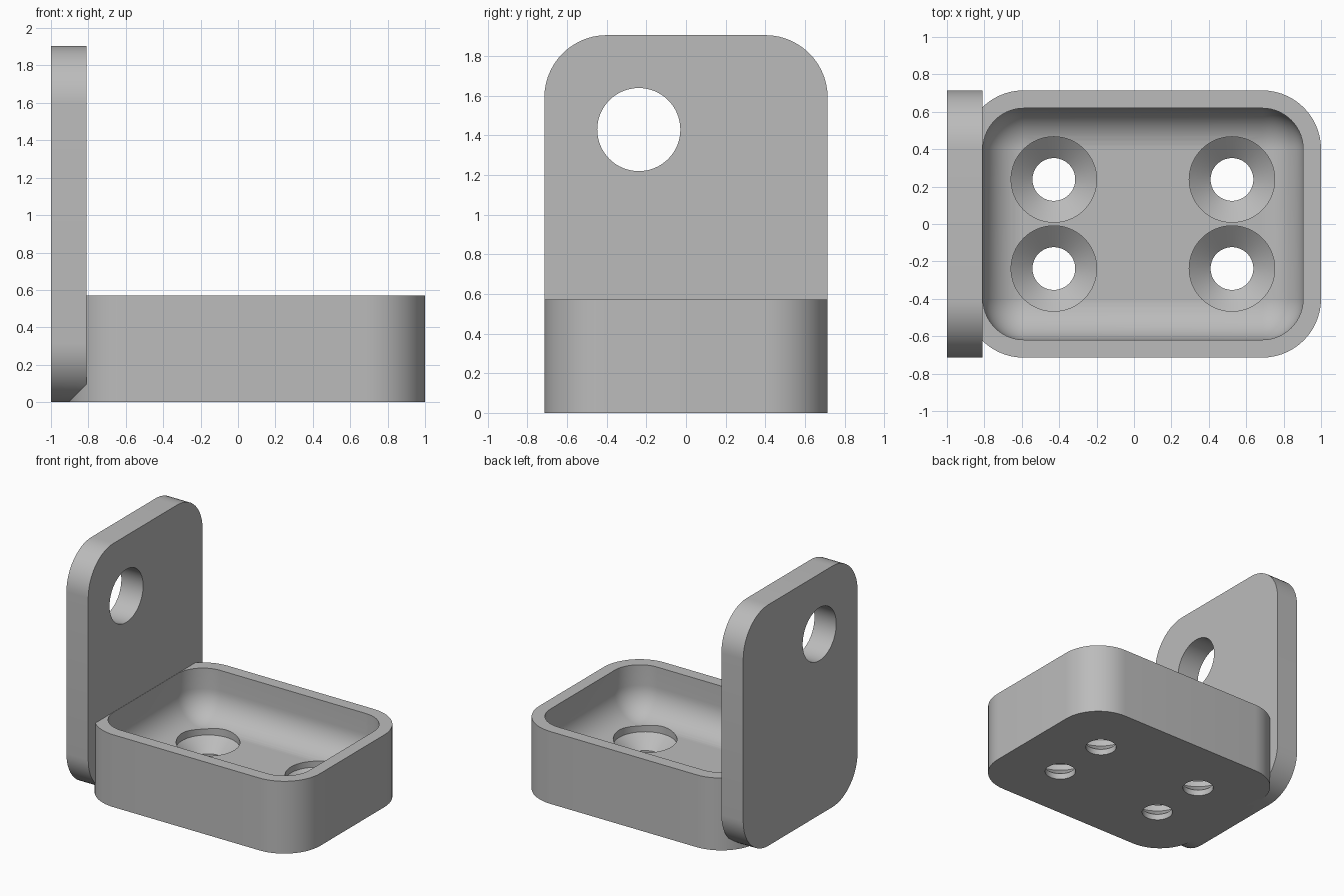
import bpy
import bmesh
from math import sin, cos, pi, radians
from mathutils import Matrix

old = bpy.data.objects.get("Cube")
if old:
    bpy.data.objects.remove(old, do_unlink=True)

U = 2 / 21            # design unit: the bracket is 21 units long
RADIUS = 3.3 * U      # outer corner radius
WALL = U              # tray wall thickness
STEPS = 14            # segments per rounded corner

grey = bpy.data.materials.new("light grey")
grey.use_nodes = True
grey.diffuse_color = (0.5, 0.5, 0.5, 1)
grey.node_tree.nodes["Principled BSDF"].inputs["Base Color"].default_value = (0.5, 0.5, 0.5, 1)


def rounded_rect(hx, hy, r):
    """Outline of a rectangle with rounded corners, counter-clockwise."""
    points = []
    for k, (sx, sy) in enumerate([(1, 1), (-1, 1), (-1, -1), (1, -1)]):
        for i in range(STEPS + 1):
            a = (k + i / STEPS) * pi / 2
            points.append((sx * (hx - r) + r * cos(a), sy * (hy - r) + r * sin(a)))
    return points


def circle(r, n=64):
    return [(r * cos(2 * pi * i / n), r * sin(2 * pi * i / n)) for i in range(n)]


def loft(name, sections, matrix):
    """Closed solid through (outline, height) sections."""
    bm = bmesh.new()
    rings = [[bm.verts.new((x, y, z)) for x, y in outline] for outline, z in sections]
    for low, high in zip(rings, rings[1:]):
        for i in range(len(low)):
            j = (i + 1) % len(low)
            bm.faces.new((low[i], low[j], high[j], high[i]))
    bm.faces.new(rings[0][::-1])
    bm.faces.new(rings[-1])
    bmesh.ops.remove_doubles(bm, verts=bm.verts, dist=1e-5)
    bmesh.ops.recalc_face_normals(bm, faces=bm.faces)
    bm.transform(matrix)
    mesh = bpy.data.meshes.new(name)
    bm.to_mesh(mesh)
    bm.free()
    mesh.materials.append(grey)
    obj = bpy.data.objects.new(name, mesh)
    bpy.context.collection.objects.link(obj)
    return obj


def combine(target, tool, operation):
    """Apply a boolean and discard the tool."""
    mod = target.modifiers.new(operation.lower(), "BOOLEAN")
    mod.operation = operation
    mod.solver = "EXACT"
    mod.object = tool
    bpy.context.view_layer.objects.active = target
    bpy.ops.object.modifier_apply(modifier=mod.name)
    bpy.data.objects.remove(tool, do_unlink=True)


# Tray body
half_x, half_y = 10 * U, 7.5 * U
tray_x = 0.5 * U
body = rounded_rect(half_x, half_y, RADIUS)
bracket = loft("wall_bracket", [(body, 0), (body, 6 * U)], Matrix.Translation((tray_x, 0, 0)))

# Upright plate, its outline turned to lie in the yz plane
turn = Matrix(((0, 0, 1, 0), (1, 0, 0, 0), (0, 1, 0, 0), (0, 0, 0, 1)))
outline = rounded_rect(half_y, 10 * U, RADIUS)
plate = loft("upright_plate", [(outline, 0), (outline, 2 * U)],
             Matrix.Translation((-1, 0, 10 * U)) @ turn)
combine(bracket, plate, "UNION")

# Tray cavity with a filleted floor
fillet = RADIUS - WALL
floor = 2 * U
sections = []
for i in range(STEPS + 1):
    a = i / STEPS * pi / 2
    inset = WALL + fillet * (1 - sin(a))
    sections.append((rounded_rect(half_x - inset - 0.001, half_y - inset, max(RADIUS - inset, 0)),
                     floor + fillet * (1 - cos(a))))
sections.append((sections[-1][0], 7 * U))
cavity = loft("cavity_cutter", sections, Matrix.Translation((tray_x + 0.001, 0, 0)))
combine(bracket, cavity, "DIFFERENCE")

# Four countersunk screw holes
for x in (-4.5, 5.5):
    for y in (-2.5, 2.5):
        small, large = circle(1.2 * U), circle(2.4 * U)
        screw = loft("screw_cutter",
                     [(small, -U), (small, 0.5 * U), (large, 1.5 * U), (large, 4 * U)],
                     Matrix.Translation((x * U, y * U, 0)))
        combine(bracket, screw, "DIFFERENCE")

# Round hole through the plate
hole = circle(2.2 * U)
bore = loft("plate_hole_cutter", [(hole, -U), (hole, 3 * U)],
            Matrix.Translation((-1, -2.5 * U, 15 * U)) @ turn)
combine(bracket, bore, "DIFFERENCE")

# Smooth curves, sharp edges
bpy.ops.object.select_all(action="DESELECT")
bracket.select_set(True)
bpy.context.view_layer.objects.active = bracket
bpy.ops.object.shade_smooth_by_angle(angle=radians(30))
